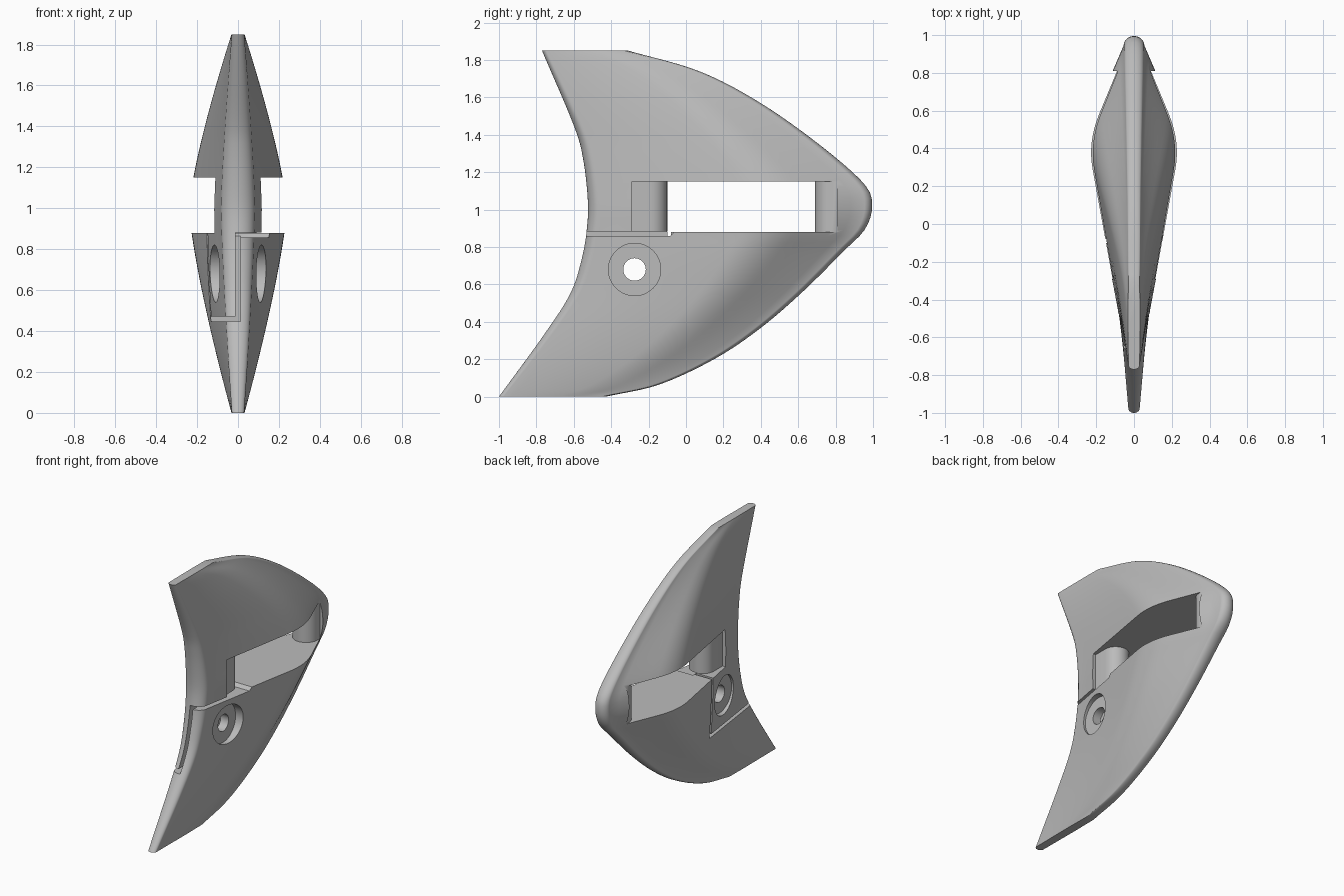
import bpy, bmesh
from math import sin, cos, pi
from mathutils import Vector, Matrix

old = bpy.data.objects.get("Cube")
if old:
    bpy.data.objects.remove(old, do_unlink=True)

grey = bpy.data.materials.new("light_grey")
grey.use_nodes = True
GREY = (0.5, 0.5, 0.5, 1)
grey.diffuse_color = GREY
grey.node_tree.nodes["Principled BSDF"].inputs["Base Color"].default_value = GREY


def make_object(name, bm):
    bmesh.ops.recalc_face_normals(bm, faces=bm.faces)
    mesh = bpy.data.meshes.new(name)
    bm.to_mesh(mesh)
    bm.free()
    mesh.materials.append(grey)
    obj = bpy.data.objects.new(name, mesh)
    bpy.context.collection.objects.link(obj)
    return obj


def spline(points, steps=10):
    """Smooth curve through (y, z) points, as a dense polyline."""
    p = [Vector(q) for q in points]
    p = [2 * p[0] - p[1]] + p + [2 * p[-1] - p[-2]]
    out = []
    for a, b, c, d in zip(p, p[1:], p[2:], p[3:]):
        for i in range(steps):
            t = i / steps
            out.append(0.5 * (2 * b + (c - a) * t + (2 * a - 5 * b + 4 * c - d) * t * t
                              + (3 * b - a - 3 * c + d) * t ** 3))
    return out + [p[-2]]


def y_at(line, z):
    for a, b in zip(line, line[1:]):
        if a.y <= z <= b.y and b.y > a.y:
            return a.x + (b.x - a.x) * (z - a.y) / (b.y - a.y)
    return line[-1].x if z > 1 else line[0].x


HEIGHT = 1.85
front_edge = spline([(-1, 0), (-0.76, 0.33), (-0.62, 0.55), (-0.56, 0.73), (-0.53, 0.9),
                     (-0.525, 1.05), (-0.55, 1.27), (-0.6, 1.45), (-0.77, HEIGHT)])
back_edge = spline([(-0.43, 0), (-0.145, 0.064), (0.15, 0.2), (0.39, 0.36), (0.62, 0.557),
                    (0.845, 0.78), (0.957, 0.895), (0.995, 1.02), (0.95, 1.14),
                    (0.71, 1.35), (0.39, 1.575), (0.07, 1.74), (-0.31, HEIGHT)])


def half_section(z):
    """Half outline of the body at one height, front to back, as (x, y)."""
    yf, yb = y_at(front_edge, z), y_at(back_edge, z)
    t = (z - 1) / (HEIGHT - 1) if z > 1 else 1 - z
    swell = 1 - t ** 1.3
    f, m, b = 0.03 + 0.055 * swell, 0.032 + 0.228 * swell, 0.03 + 0.025 * swell
    length = yb - yf
    nose = Vector((f, yf + 0.8 * f))
    ridge = Vector((m, yf + 0.655 * length))
    tail = Vector((b, yb - 0.9 * b))
    r0, r1 = ridge.lerp(nose, 0.16), ridge.lerp(tail, 0.32)
    pts = [Vector((f * sin(a), yf + 0.8 * f * (1 - cos(a)))) for a in
           [i * pi / 16 for i in range(8)]]
    pts += [nose.lerp(r0, i / 8) for i in range(8)]
    pts += [r0.lerp(ridge, i / 8).lerp(ridge.lerp(r1, i / 8), i / 8) for i in range(8)]
    pts += [r1.lerp(tail, i / 5) for i in range(5)]
    pts += [Vector((b * cos(a), tail.y + 0.9 * b * sin(a))) for a in
            [i * pi / 16 for i in range(9)]]
    pts[-1].x = 0
    return pts


# Body: sections lofted from the bottom edge to the top edge
LEVELS = 72
bm = bmesh.new()
rings = []
for k in range(LEVELS + 1):
    u = k / LEVELS
    z = HEIGHT * (0.45 * u + 0.55 * (1 - cos(pi * u)) / 2)
    half = half_section(z)
    outline = half + [Vector((-p.x, p.y)) for p in half[-2:0:-1]]
    rings.append([bm.verts.new((p.x, p.y, z)) for p in outline])
for low, high in zip(rings, rings[1:]):
    for i in range(len(low)):
        bm.faces.new((low[i - 1], low[i], high[i], high[i - 1]))
bm.faces.new(rings[0])
bm.faces.new(rings[-1])
body = make_object("fin_body", bm)


def cut(bm):
    """Subtract a bmesh solid from the body."""
    cutter = make_object("cutter", bm)
    cutter.hide_render = True
    mod = body.modifiers.new("cut", 'BOOLEAN')
    mod.operation, mod.solver, mod.object = 'DIFFERENCE', 'EXACT', cutter
    deps = bpy.context.evaluated_depsgraph_get()
    mesh = bpy.data.meshes.new_from_object(body.evaluated_get(deps))
    body.modifiers.clear()
    body.data = mesh
    bpy.data.objects.remove(cutter, do_unlink=True)


def prism(points, direction):
    bm = bmesh.new()
    face = bm.faces.new([bm.verts.new(p) for p in points])
    ext = bmesh.ops.extrude_face_region(bm, geom=[face])
    verts = [v for v in ext["geom"] if isinstance(v, bmesh.types.BMVert)]
    bmesh.ops.translate(bm, verts=verts, vec=direction)
    return bm


def cut_box(x0, x1, y0, y1, z0, z1):
    cut(prism([(x0, y0, z0), (x1, y0, z0), (x1, y1, z0), (x0, y1, z0)], (0, 0, z1 - z0)))


def cut_bore(radius, x0, x1):
    bm = bmesh.new()
    place = Matrix.Translation(((x0 + x1) / 2, -0.275, 0.68)) @ Matrix.Rotation(pi / 2, 4, 'Y')
    bmesh.ops.create_cone(bm, cap_ends=True, segments=48, radius1=radius, radius2=radius,
                          depth=x1 - x0, matrix=place)
    cut(bm)


# Long slot, leaving a round-nosed post at each end
R = 0.09
arc = [i * pi / 16 for i in range(17)]
plan = [(0.4, -0.29), (0.4, 0.81)]
plan += [(R * cos(a), 0.78 - R * sin(a)) for a in arc]
plan.insert(2, (R, 0.81))
plan += [(-R, 0.81), (-0.4, 0.81), (-0.4, -0.29), (-R, -0.29)]
plan += [(-R * cos(a), -0.19 + R * sin(a)) for a in arc]
plan += [(R, -0.29)]
cut(prism([(x, y, 0.88) for x, y in plan], (0, 0, 0.27)))

# Lap joint gaps: upper one with a chamfered end, centre, lower and rear
cut(prism([(-0.012, y, z) for y, z in
           ((-1.1, 0.858), (-0.085, 0.858), (-0.06, 0.882), (-1.1, 0.882))], (0.5, 0, 0)))
cut_box(-0.012, 0.012, -1.1, -0.08, 0.447, 0.87)
cut_box(-0.4, 0.01, -1.1, -0.081, 0.446, 0.47)
cut_box(-0.4, 0.011, -0.1, -0.079, 0.448, 0.9)

# Bolt hole with a counterbore on each side
cut_bore(0.06, -0.5, 0.5)
cut_bore(0.14, 0.075, 0.5)
cut_bore(0.14, -0.5, -0.075)

# Smooth surface with sharp cut edges
bpy.ops.object.select_all(action='DESELECT')
body.select_set(True)
bpy.context.view_layer.objects.active = body
bpy.ops.object.shade_smooth_by_angle(angle=pi / 6)
